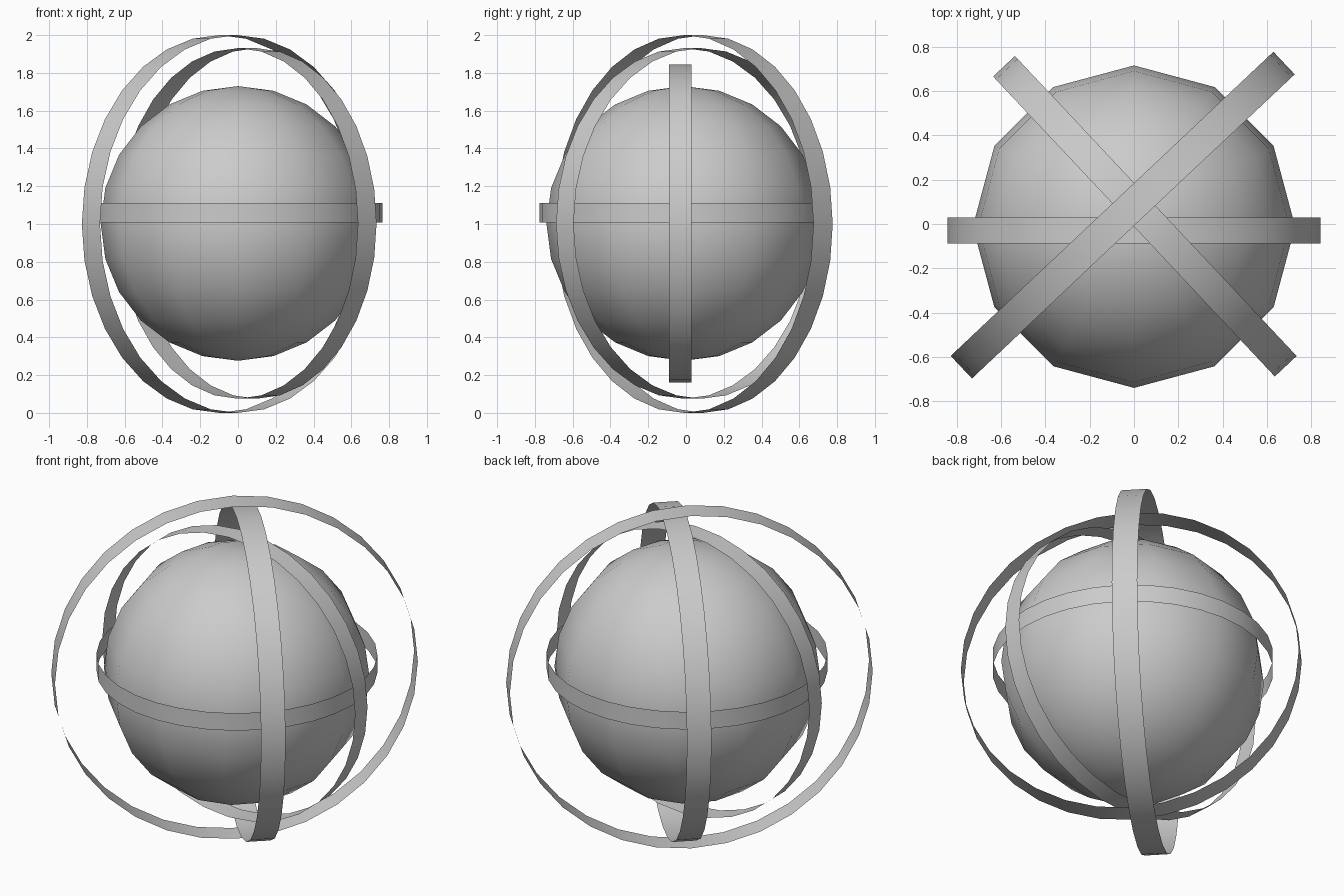
import bpy
from math import radians

if "Cube" in bpy.data.objects:
    bpy.data.objects.remove(bpy.data.objects["Cube"])


def smooth(obj, name):
    obj.name = name
    bpy.ops.object.shade_smooth_by_angle(angle=radians(40))


def band(name, radius, width, loc, rot):
    # Open, paper-thin hoop: a cylinder wall without caps
    bpy.ops.mesh.primitive_cylinder_add(vertices=32, radius=radius, depth=width,
                                        end_fill_type='NOTHING', location=loc,
                                        rotation=[radians(a) for a in rot])
    smooth(bpy.context.object, name)


# Central low-poly globe
bpy.ops.mesh.primitive_uv_sphere_add(segments=12, ring_count=12, radius=0.727,
                                     location=(0, -0.012, 1.003))
smooth(bpy.context.object, "globe")

# Hoops around the globe, smallest to largest
band("equator_band", 0.766, 0.105, (0, -0.01, 1.06), (0, 0, 0))
band("upright_band", 0.842, 0.118, (0, -0.03, 1.003), (90, 0, 0))
band("inner_diagonal_band", 0.928, 0.135, (0.049, 0.035, 1.003), (90, 0, -46.8))
band("outer_diagonal_band", 1.0, 0.14, (-0.051, 0.04, 1.0), (90, 0, 43.3))
